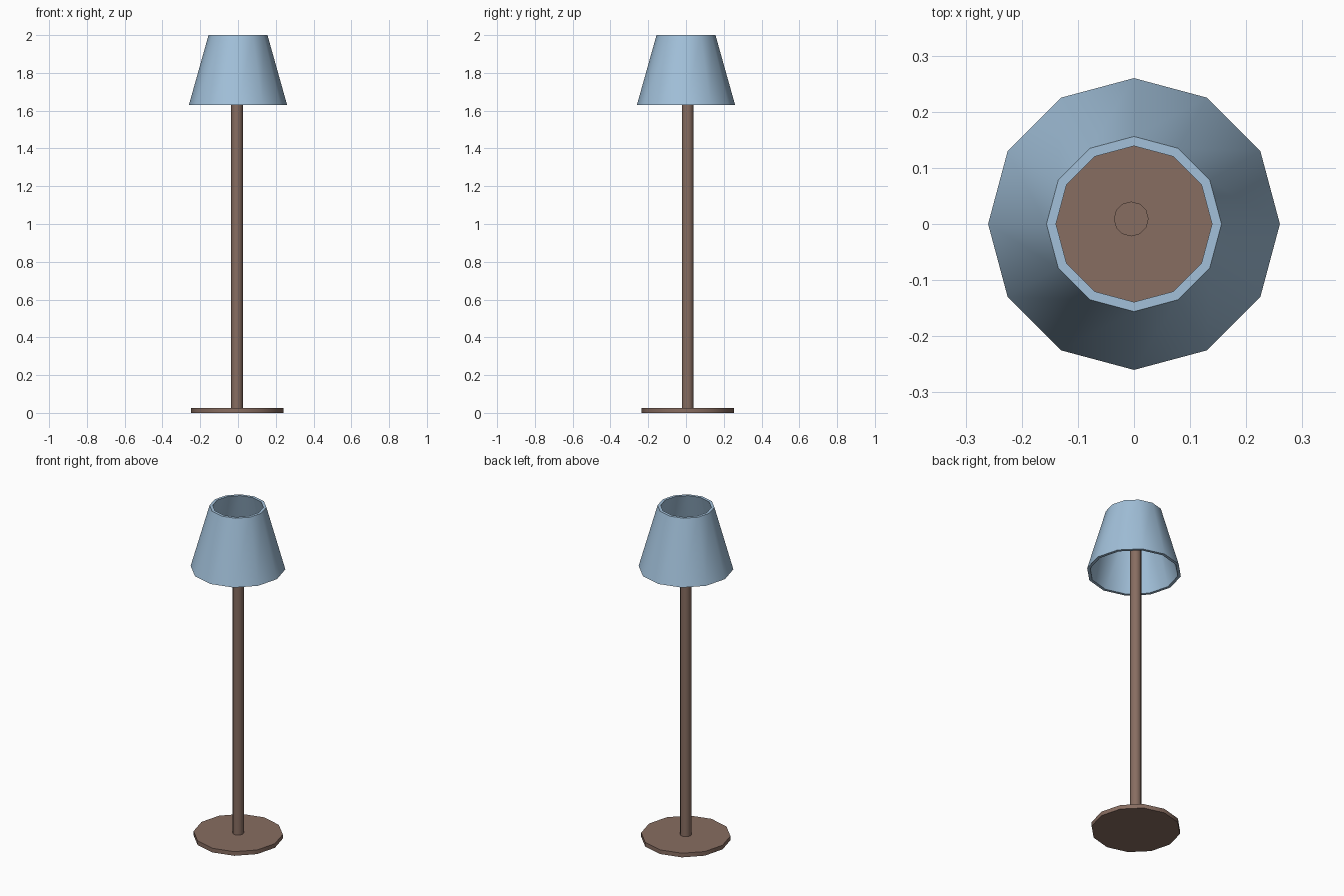
import bpy, bmesh, math

if "Cube" in bpy.data.objects:
    bpy.data.objects.remove(bpy.data.objects["Cube"])

SIDES = 12
CX, CY = -0.005, 0.009   # the stand sits slightly off the shade's axis


def material(name, color):
    m = bpy.data.materials.new(name)
    m.diffuse_color = (*color, 1)
    m.use_nodes = True
    m.node_tree.nodes["Principled BSDF"].inputs["Base Color"].default_value = m.diffuse_color
    return m


def lathe(name, profile, mat, center=(0, 0), closed=False):
    """Spin an (r, z) profile; open profiles get capped at both ends."""
    bm = bmesh.new()
    rings = []
    for r, z in profile:
        rings.append([bm.verts.new((r * math.cos(2 * math.pi * i / SIDES),
                                    r * math.sin(2 * math.pi * i / SIDES), z))
                      for i in range(SIDES)])
    pairs = list(zip(rings, rings[1:]))
    if closed:
        pairs.append((rings[-1], rings[0]))
    else:
        bm.faces.new(rings[0])
        bm.faces.new(rings[-1])
    for a, b in pairs:
        for i in range(SIDES):
            j = (i + 1) % SIDES
            bm.faces.new((a[i], a[j], b[j], b[i]))
    bmesh.ops.recalc_face_normals(bm, faces=bm.faces)
    me = bpy.data.meshes.new(name)
    bm.to_mesh(me)
    bm.free()
    me.materials.append(mat)
    ob = bpy.data.objects.new(name, me)
    ob.location = (*center, 0)
    bpy.context.collection.objects.link(ob)
    bpy.ops.object.select_all(action='DESELECT')
    ob.select_set(True)
    bpy.context.view_layer.objects.active = ob
    bpy.ops.object.shade_smooth_by_angle(angle=math.radians(40))
    return ob


brown = material("brown", (0.245, 0.153, 0.119))
blue = material("pale_blue", (0.36, 0.53, 0.70))

# Foot disc and pole
lathe("base", [(0.245, 0), (0.245, 0.025)], brown, (CX, CY))
lathe("pole", [(0.031, 0.02), (0.031, 1.82)], brown, (CX, CY))

# Hollow tapered shade, open at top and bottom
lathe("lampshade", [(0.26, 1.63), (0.156, 2.0), (0.139, 2.0), (0.243, 1.63)],
      blue, closed=True)
